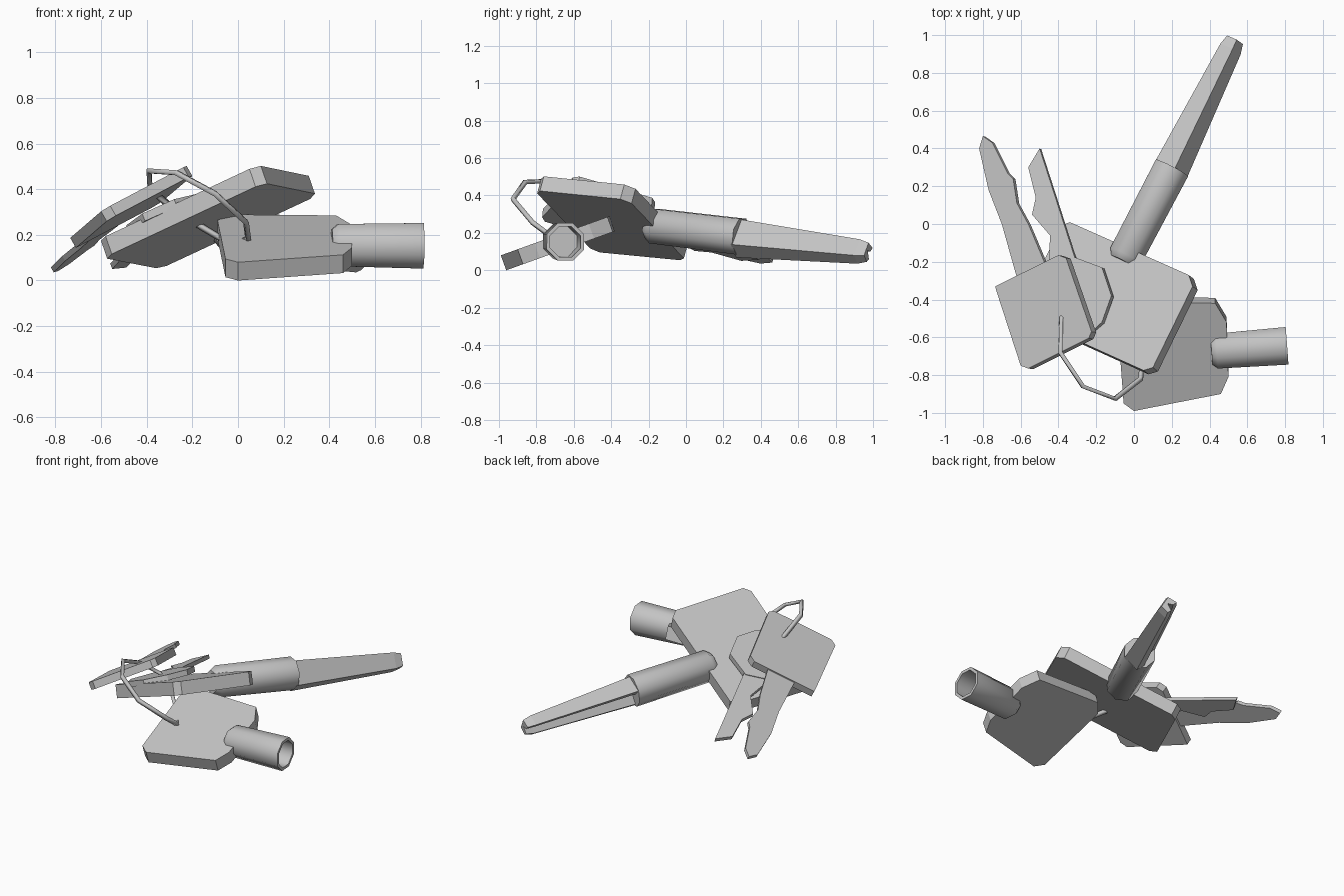
import bpy
import bmesh
from math import cos, sin, pi, radians
from mathutils import Vector

default = bpy.data.objects.get("Cube")
if default:
    bpy.data.objects.remove(default, do_unlink=True)

steel = bpy.data.materials.new("plain grey")
steel.use_nodes = True
GREY = (0.55, 0.55, 0.55, 1)
steel.diffuse_color = GREY
steel.node_tree.nodes["Principled BSDF"].inputs["Base Color"].default_value = GREY


def finish(name, bm, smooth=False):
    bmesh.ops.recalc_face_normals(bm, faces=bm.faces)
    mesh = bpy.data.meshes.new(name)
    bm.to_mesh(mesh)
    bm.free()
    mesh.materials.append(steel)
    obj = bpy.data.objects.new(name, mesh)
    bpy.context.collection.objects.link(obj)
    if smooth:
        bpy.ops.object.select_all(action="DESELECT")
        bpy.context.view_layer.objects.active = obj
        obj.select_set(True)
        bpy.ops.object.shade_smooth_by_angle(angle=radians(50))


def plate(name, outline, plane, thickness):
    """Slab whose top lies on a sloped plane, given a plan outline."""
    ox, oy, oz, sx, sy = plane
    normal = Vector((-sx, -sy, 1)).normalized()
    bm = bmesh.new()
    top = [Vector((x, y, oz + sx * (x - ox) + sy * (y - oy))) for x, y in outline]
    rings = [[bm.verts.new(p - normal * d) for p in top] for d in (0, thickness)]
    skin(bm, rings)
    finish(name, bm)


def skin(bm, rings):
    """Bridge consecutive rings and cap both ends."""
    n = len(rings[0])
    for a, b in zip(rings, rings[1:]):
        for i in range(n):
            j = (i + 1) % n
            bm.faces.new((a[i], a[j], b[j], b[i]))
    bm.faces.new(rings[0])
    bm.faces.new(rings[-1])


def loft(name, start, end, section, stations, smooth=False):
    """Scaled copies of a section along an axis; stations are (fraction, scale)."""
    start, end = Vector(start), Vector(end)
    axis = (end - start).normalized()
    side = axis.cross(Vector((0, 0, 1))).normalized()
    up = side.cross(axis)
    bm = bmesh.new()
    rings = [[bm.verts.new(start.lerp(end, t) + (side * x + up * y) * s)
              for x, y in section] for t, s in stations]
    skin(bm, rings)
    finish(name, bm, smooth)


octagon = [(cos((i + 0.5) * pi / 4), sin((i + 0.5) * pi / 4)) for i in range(8)]

# Tubular key: head and hollow barrel
plate("tubular_key_head",
      [(-0.055, -0.95), (0, -0.99), (0.46, -0.9), (0.5, -0.81),
       (0.49, -0.52), (0.43, -0.42), (-0.03, -0.41), (-0.09, -0.48)],
      (0, -0.99, 0.08, 0, 0.36), 0.085)
loft("tubular_key_barrel", (0.41, -0.675, 0.155), (0.81, -0.645, 0.152), octagon,
     [(0, 0.075), (0.07, 0.1), (1, 0.108), (1, 0.088), (0.4, 0.086)], True)

# Large key: head, barrel and grooved tapering blade
plate("large_key_head",
      [(0.05, -0.775), (0.1, -0.76), (0.31, -0.33), (0.29, -0.27),
       (-0.34, 0.01), (-0.385, -0.01), (-0.6, -0.44), (-0.58, -0.49)],
      (-0.144, -0.38, 0.315, 0.346, -0.27), 0.085)
loft("large_key_barrel", (-0.06, -0.2, 0.24), (0.2, 0.295, 0.18), octagon,
     [(0, 0.075), (0.06, 0.1), (1, 0.104)], True)
loft("large_key_blade", (0.195, 0.285, 0.178), (0.535, 0.975, 0.1),
     [(-0.095, 0.04), (0.015, 0.095), (0.095, -0.04), (0.015, -0.11),
      (-0.03, -0.08), (0.02, 0.01), (-0.05, 0.0)],
     [(0, 1), (0.93, 0.64), (1, 0.5)])

# Square-headed flat key
SQUARE = (-0.472, -0.467, 0.35, 0.574, -0.093)
plate("square_key_head",
      [(-0.735, -0.33), (-0.73, -0.35), (-0.6, -0.75), (-0.56, -0.765),
       (-0.24, -0.605), (-0.225, -0.57), (-0.36, -0.18), (-0.4, -0.165)],
      SQUARE, 0.05)
plate("square_key_blade",
      [(-0.61, -0.32), (-0.7, 0.0), (-0.77, 0.18), (-0.82, 0.4), (-0.8, 0.465),
       (-0.75, 0.43), (-0.67, 0.27), (-0.64, 0.24), (-0.62, 0.11),
       (-0.56, 0.0), (-0.53, -0.07), (-0.45, -0.26)],
      (-0.472, -0.467, 0.338, 0.574, -0.093), 0.025)

# Round-headed flat key between the square and large heads
ROUND = (-0.12, -0.37, 0.375, 0.4, -0.18)
plate("round_key_head",
      [(-0.33, -0.17), (-0.17, -0.23), (-0.12, -0.38), (-0.17, -0.52),
       (-0.28, -0.62), (-0.42, -0.58), (-0.49, -0.45), (-0.45, -0.25)],
      ROUND, 0.035)
plate("round_key_blade",
      [(-0.3, -0.22), (-0.5, 0.4), (-0.56, 0.3), (-0.52, 0.14),
       (-0.54, 0.05), (-0.445, -0.06), (-0.45, -0.24)],
      (-0.12, -0.37, 0.37, 0.4, -0.18), 0.025)

# Wire ring threaded through the heads
curve = bpy.data.curves.new("key_ring", "CURVE")
curve.dimensions = "3D"
curve.bevel_depth = 0.015
curve.bevel_resolution = 0
path = [(-0.385, -0.5, 0.4), (-0.39, -0.68, 0.48), (-0.27, -0.86, 0.472),
        (-0.1, -0.925, 0.38), (0.035, -0.82, 0.255), (0.045, -0.72, 0.18),
        (-0.05, -0.58, 0.17), (-0.16, -0.48, 0.235), (-0.29, -0.42, 0.32)]
spline = curve.splines.new("POLY")
spline.points.add(len(path) - 1)
for point, co in zip(spline.points, path):
    point.co = (*co, 1)
spline.use_cyclic_u = True
curve.materials.append(steel)
bpy.context.collection.objects.link(bpy.data.objects.new("key_ring", curve))
